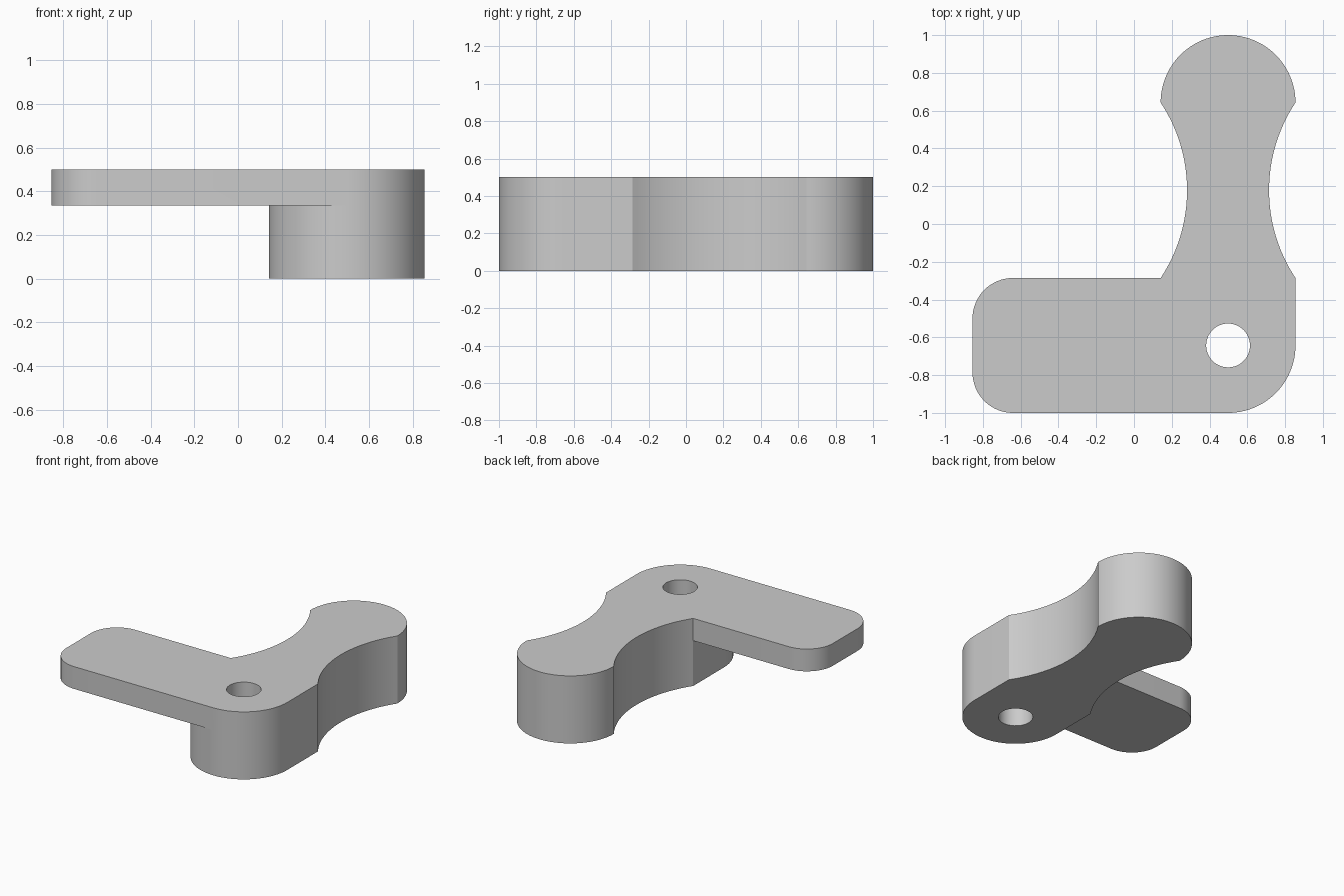
import bpy
import bmesh
from math import cos, sin, pi, atan2, hypot, radians

cube = bpy.data.objects.get("Cube")
if cube:
    bpy.data.objects.remove(cube, do_unlink=True)

grey = bpy.data.materials.new("plain_grey")
grey.use_nodes = True
colour = (0.6, 0.6, 0.6, 1)
grey.diffuse_color = colour
grey.node_tree.nodes["Principled BSDF"].inputs["Base Color"].default_value = colour

HEIGHT = 0.5
PLATE_Z = 0.335
CX = 0.498          # lever centre line
R = 0.357           # lever end radius
END_Y = 1 - R       # centres of the rounded ends
NECK_Y = -1 + 2 * R  # where the waist begins


def arc(cx, cy, r, start, end, steps):
    return [(cx + r * cos(start + (end - start) * i / steps),
             cy + r * sin(start + (end - start) * i / steps)) for i in range(steps + 1)]


def prism(name, outline, z0, z1):
    bm = bmesh.new()
    base = bm.faces.new([bm.verts.new((x, y, z0)) for x, y in outline])
    top = bmesh.ops.extrude_face_region(bm, geom=[base])["geom"]
    verts = [g for g in top if isinstance(g, bmesh.types.BMVert)]
    bmesh.ops.translate(bm, verts=verts, vec=(0, 0, z1 - z0))
    bmesh.ops.recalc_face_normals(bm, faces=bm.faces[:])
    mesh = bpy.data.meshes.new(name)
    bm.to_mesh(mesh)
    bm.free()
    mesh.materials.append(grey)
    obj = bpy.data.objects.new(name, mesh)
    bpy.context.collection.objects.link(obj)
    return obj


def combine(target, other, operation):
    mod = target.modifiers.new(operation.lower(), "BOOLEAN")
    mod.operation = operation
    mod.solver = "EXACT"
    mod.object = other
    bpy.context.view_layer.objects.active = target
    bpy.ops.object.modifier_apply(modifier=mod.name)
    bpy.data.objects.remove(other, do_unlink=True)


# Waisted lever: rounded ends joined by two concave sides
half = (END_Y - NECK_Y) / 2
sag = 0.14
waist_r = (half * half + sag * sag) / (2 * sag)
waist_y = (END_Y + NECK_Y) / 2
waist_x = R - sag + waist_r
swing = atan2(half, waist_x - R)
right_side = arc(CX + waist_x, waist_y, waist_r, pi + swing, pi - swing, 32)
left_side = arc(CX - waist_x, waist_y, waist_r, swing, -swing, 32)
outline = (arc(CX, -END_Y, R, pi, 2 * pi, 48) + right_side
           + arc(CX, END_Y, R, 0, pi, 48)[1:-1] + left_side)
lever = prism("lever", outline, 0, HEIGHT)

# Thin side plate with two rounded outer corners
cr = 0.214
left = -0.855
plate = prism("side_plate",
              [(CX, -1), (CX, NECK_Y)]
              + arc(left + cr, NECK_Y - cr, cr, pi / 2, pi, 16)
              + arc(left + cr, -1 + cr, cr, pi, 1.5 * pi, 16), PLATE_Z, HEIGHT)
combine(lever, plate, "UNION")

# Pivot hole through the lever
hole = prism("pivot_hole", arc(CX, -END_Y, 0.116, 0, 2 * pi, 48)[:-1], -0.1, HEIGHT + 0.1)
combine(lever, hole, "DIFFERENCE")

bpy.ops.object.select_all(action="DESELECT")
lever.select_set(True)
bpy.context.view_layer.objects.active = lever
bpy.ops.object.shade_smooth_by_angle(angle=radians(25))
